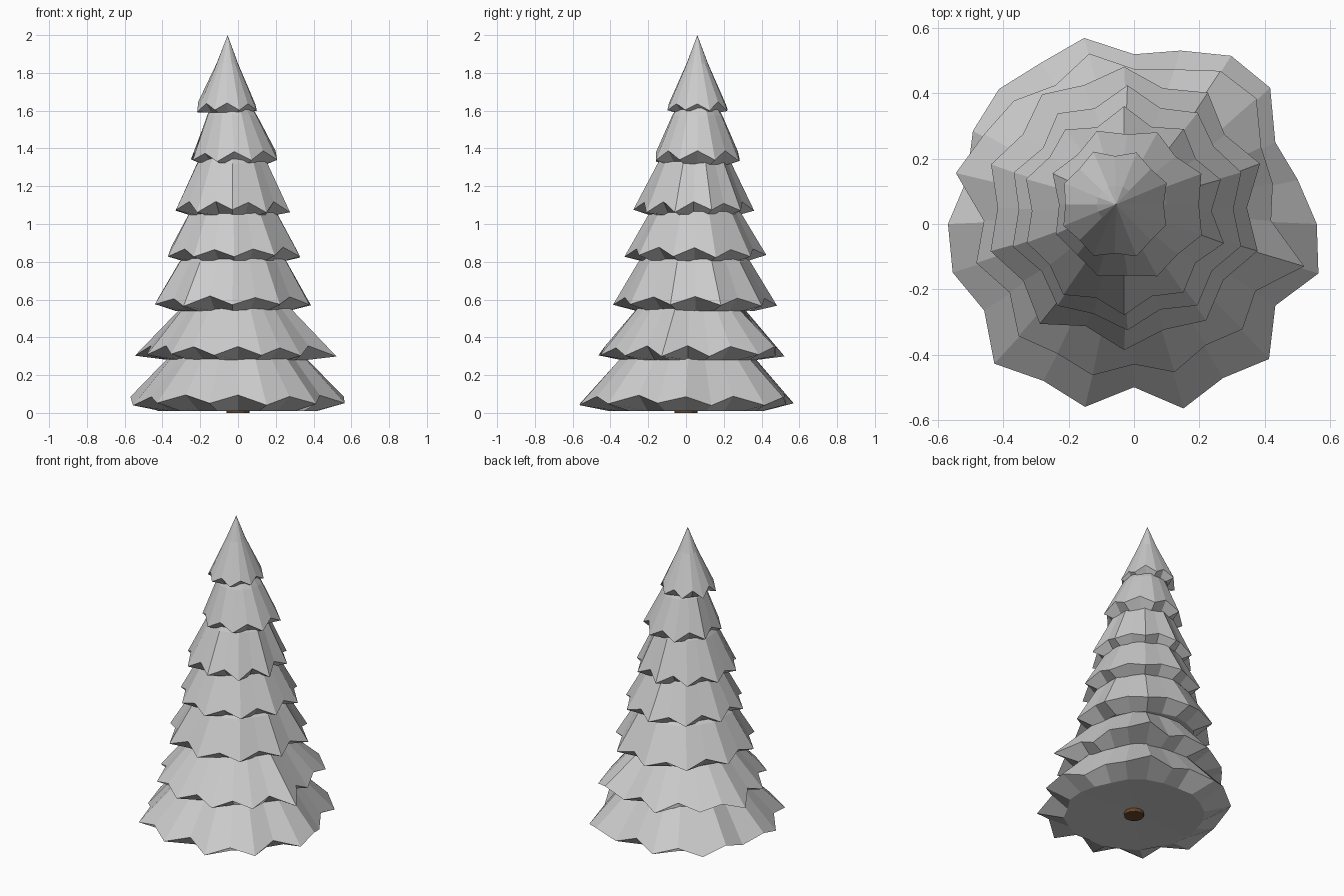
import bpy, bmesh, math, random

if "Cube" in bpy.data.objects:
    bpy.data.objects.remove(bpy.data.objects["Cube"])

random.seed(4)

# Hem radii of the two widest tiers, every 15 degrees
HEM_A = [.56, .52, .50, .59, .595, .55, .52, .59, .57, .585, .57, .53,
         .57, .575, .53, .605, .555, .58, .50, .585, .545, .585, .50, .585]
HEM_B = [.42, .44, .45, .53, .53, .48, .465, .53, .48, .52, .53, .565,
         .46, .50, .44, .50, .47, .49, .44, .48, .44, .47, .43, .54]


def lobed(n, r, amp):
    return [r + (amp if i % 2 else -amp) + random.uniform(-.4, .4) * amp for i in range(n)]


def tier(name, centre, radii, hem_z, top_r, top_z, apex, under_z):
    """Closed skirt: apex, shoulder ring, zigzag hem, tucked underside ring, cap."""
    n = len(radii)
    mean = sum(radii) / n
    cx, cy = centre
    bm = bmesh.new()

    def ring(r_of, z_of, ox=cx, oy=cy):
        return [bm.verts.new((ox + r_of(i) * math.cos(2 * math.pi * i / n),
                              oy + r_of(i) * math.sin(2 * math.pi * i / n), z_of(i)))
                for i in range(n)]

    drop = [(-.022 if i % 2 else .022) + random.uniform(-.008, .008) for i in range(n)]
    rings = [
        ring(lambda i: top_r * (1 + .35 * (radii[i] / mean - 1)), lambda i: top_z,
             (cx + apex[0]) / 2, (cy + apex[1]) / 2),
        ring(lambda i: radii[i], lambda i: hem_z + drop[i]),
        ring(lambda i: mean * .75 * (1 + .3 * (radii[i] / mean - 1)), lambda i: under_z),
    ]
    tip = bm.verts.new(apex)
    cap = bm.verts.new((cx, cy, under_z + .015))
    for i in range(n):
        j = (i + 1) % n
        bm.faces.new((tip, rings[0][i], rings[0][j]))
        for a, b in zip(rings, rings[1:]):
            bm.faces.new((a[i], b[i], b[j], a[j]))
        bm.faces.new((cap, rings[2][j], rings[2][i]))
    bmesh.ops.recalc_face_normals(bm, faces=bm.faces)
    me = bpy.data.meshes.new(name)
    bm.to_mesh(me)
    bm.free()
    bpy.context.collection.objects.link(bpy.data.objects.new(name, me))


# Branch tiers, bottom to top, leaning slightly toward the back left
tier("branch_tier_1", (0, 0), HEM_A, .068, .33, .325, (-.01, .02, .60), .01)
tier("branch_tier_2", (0, .01), HEM_B, .328, .29, .55, (-.02, .03, .85), .28)
tier("branch_tier_3", (-.03, .05), lobed(20, .41, .025), .59, .29, .80, (-.02, .04, 1.15), .54)
tier("branch_tier_4", (-.02, .045), lobed(20, .35, .022), .85, .235, 1.06, (-.03, .05, 1.4), .80)
tier("branch_tier_5", (-.03, .04), lobed(20, .295, .02), 1.09, .19, 1.32, (-.03, .05, 1.62), 1.045)
tier("branch_tier_6", (-.02, .06), lobed(16, .228, .015), 1.36, .135, 1.575, (-.045, .06, 1.8), 1.315)
tier("branch_tier_7", (-.058, .06), lobed(16, .162, .01), 1.62, .058, 1.85, (-.055, .06, 2.0), 1.59)

# Trunk stub showing under the lowest tier
bpy.ops.mesh.primitive_cylinder_add(vertices=12, radius=.06, depth=.3, location=(0, 0, .15))
trunk = bpy.context.object
trunk.name = "trunk"
bark = bpy.data.materials.new("bark_brown")
bark.diffuse_color = (.14, .06, .02, 1)
bark.use_nodes = True
bark.node_tree.nodes["Principled BSDF"].inputs["Base Color"].default_value = bark.diffuse_color
trunk.data.materials.append(bark)
